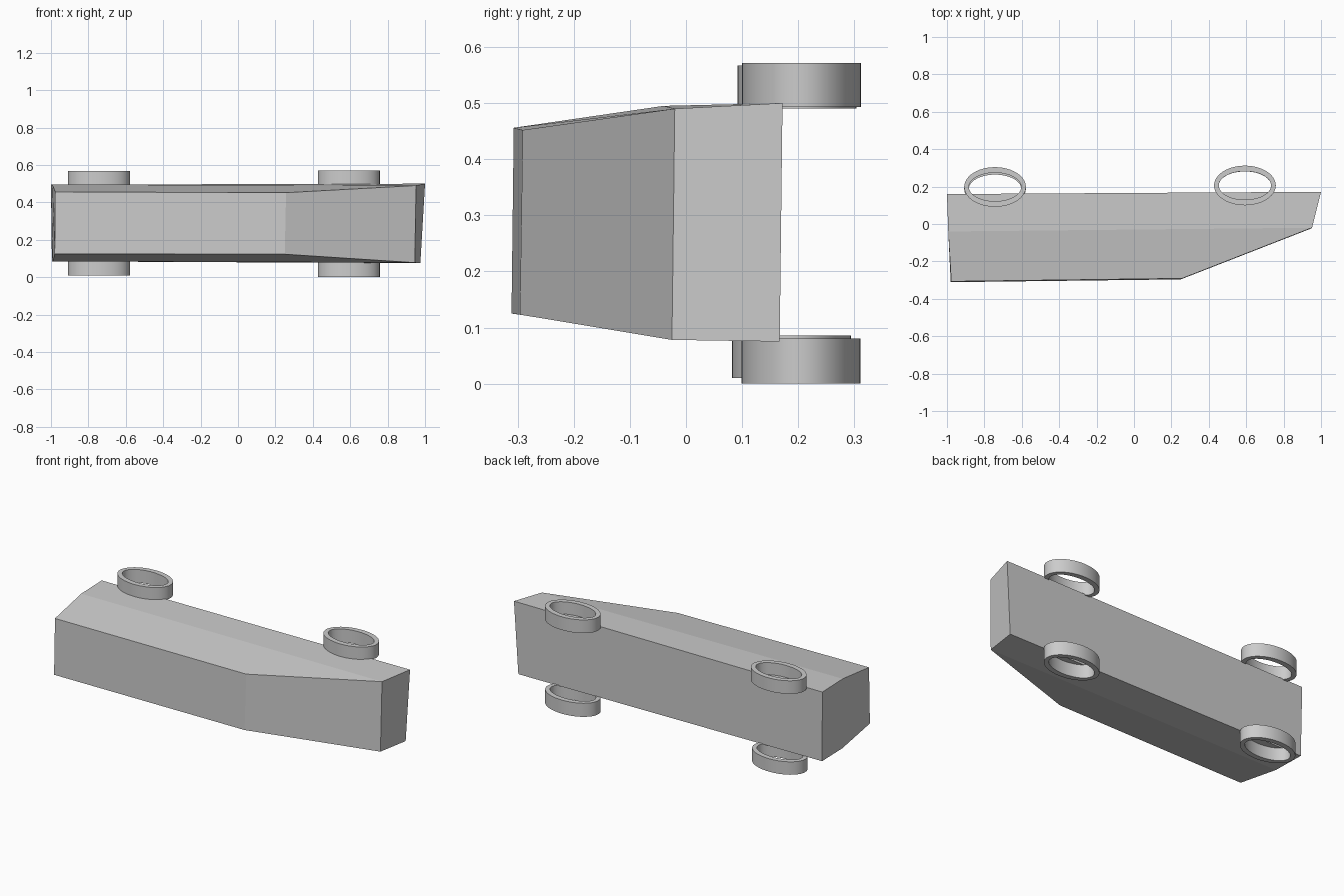
import bpy, bmesh, math

if "Cube" in bpy.data.objects:
    bpy.data.objects.remove(bpy.data.objects["Cube"])


def make_object(name, bm):
    bmesh.ops.recalc_face_normals(bm, faces=bm.faces)
    mesh = bpy.data.meshes.new(name)
    bm.to_mesh(mesh)
    bm.free()
    obj = bpy.data.objects.new(name, mesh)
    bpy.context.collection.objects.link(obj)
    return obj


def loft_body(name, sections):
    bm = bmesh.new()
    rings = [[bm.verts.new(p) for p in s] for s in sections]
    for a, b in zip(rings, rings[1:]):
        for i in range(4):
            j = (i + 1) % 4
            bm.faces.new((a[i], a[j], b[j], b[i]))
    bm.faces.new(rings[0])
    bm.faces.new(rings[-1])
    return make_object(name, bm)


def wheel_ring(name, x, y, z0, z1, sides=48):
    # Open oval tube: closed rectangular profile swept round the z axis
    profile = [(0.165, 0.106, z0), (0.165, 0.106, z1),
               (0.140, 0.076, z1), (0.140, 0.076, z0)]
    bm = bmesh.new()
    rings = []
    for k in range(sides):
        a = 2 * math.pi * k / sides
        rings.append([bm.verts.new((x + rx * math.cos(a), y + ry * math.sin(a), z))
                      for rx, ry, z in profile])
    for k in range(sides):
        a, b = rings[k], rings[(k + 1) % sides]
        for i in range(4):
            j = (i + 1) % 4
            bm.faces.new((a[i], a[j], b[j], b[i]))
    obj = make_object(name, bm)
    bpy.ops.object.select_all(action='DESELECT')
    obj.select_set(True)
    bpy.context.view_layer.objects.active = obj
    bpy.ops.object.shade_smooth_by_angle(angle=math.radians(30))


# Van body lying on its side: floor, belt line and roof sections
loft_body("van_body", [
    [(-0.995, 0.155, 0.085), (0.975, 0.167, 0.075), (1.0, 0.172, 0.50), (-1.0, 0.16, 0.495)],
    [(-0.99, -0.04, 0.085), (0.945, -0.025, 0.078), (0.952, -0.02, 0.49), (-0.993, -0.04, 0.495)],
    [(-0.98, -0.311, 0.125), (0.25, -0.296, 0.123), (0.257, -0.291, 0.452), (-0.977, -0.307, 0.456)],
])

# Four oval wheels
wheel_ring("rear_wheel_upper", -0.743, 0.198, 0.49, 0.567)
wheel_ring("rear_wheel_lower", -0.743, 0.188, 0.01, 0.086)
wheel_ring("front_wheel_upper", 0.593, 0.206, 0.493, 0.571)
wheel_ring("front_wheel_lower", 0.593, 0.205, 0.0, 0.08)
